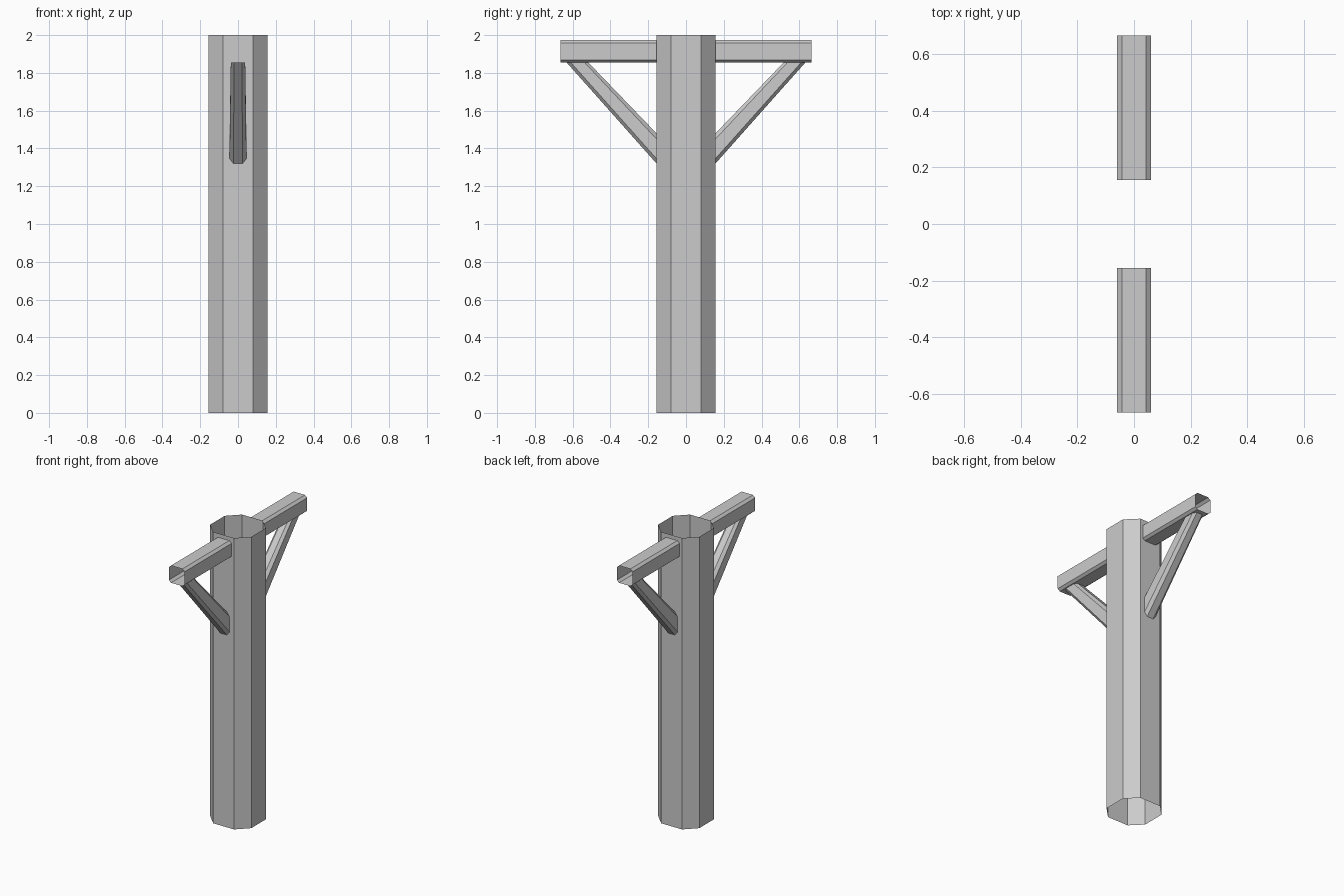
import bpy
import bmesh

if "Cube" in bpy.data.objects:
    bpy.data.objects.remove(bpy.data.objects["Cube"])


def octagon(a, a_in, lo, lo_in, hi_in, hi):
    """Chamfered rectangle as (width, depth) pairs."""
    return [(a_in, lo), (a, lo_in), (a, hi_in), (a_in, hi),
            (-a_in, hi), (-a, hi_in), (-a, lo_in), (-a_in, lo)]


def sleeve(name, start, end):
    """Open-ended tube joining two rings of equal length."""
    bm = bmesh.new()
    r0 = [bm.verts.new(p) for p in start]
    r1 = [bm.verts.new(p) for p in end]
    n = len(r0)
    for i in range(n):
        j = (i + 1) % n
        bm.faces.new((r0[i], r0[j], r1[j], r1[i]))
    # Point the faces away from the tube's axis
    bm.normal_update()
    centre = sum((v.co for v in bm.verts), bm.verts[:][0].co * 0) / (2 * n)
    if sum(f.normal.dot(f.calc_center_median() - centre) for f in bm.faces) < 0:
        bmesh.ops.reverse_faces(bm, faces=bm.faces[:])
    mesh = bpy.data.meshes.new(name)
    bm.to_mesh(mesh)
    bm.free()
    obj = bpy.data.objects.new(name, mesh)
    bpy.context.collection.objects.link(obj)
    return obj


def mirror_y(obj):
    mod = obj.modifiers.new("Mirror", 'MIRROR')
    mod.use_axis = (False, True, False)
    mod.use_mirror_merge = False


R = 0.156  # half width of the post

# Upright post
ring = octagon(R, 0.079, -R, -0.079, 0.079, R)
sleeve("post", [(x, y, 0) for x, y in ring], [(x, y, 2) for x, y in ring])

# Cross arms, front and back
ring = octagon(0.06, 0.043, 1.855, 1.869, 1.958, 1.973)
mirror_y(sleeve("cross_arm", [(x, R, z) for x, z in ring],
                [(x, 0.665, z) for x, z in ring]))

# Tapered diagonal braces: lower ring on the post face, upper ring under the arm
low = octagon(0.045, 0.024, 1.32, 1.346, 1.45, 1.48)
top = octagon(0.038, 0.021, 0.632, 0.61, 0.537, 0.517)
mirror_y(sleeve("brace", [(x, R, z) for x, z in low],
                [(x, y, 1.855) for x, y in top]))
